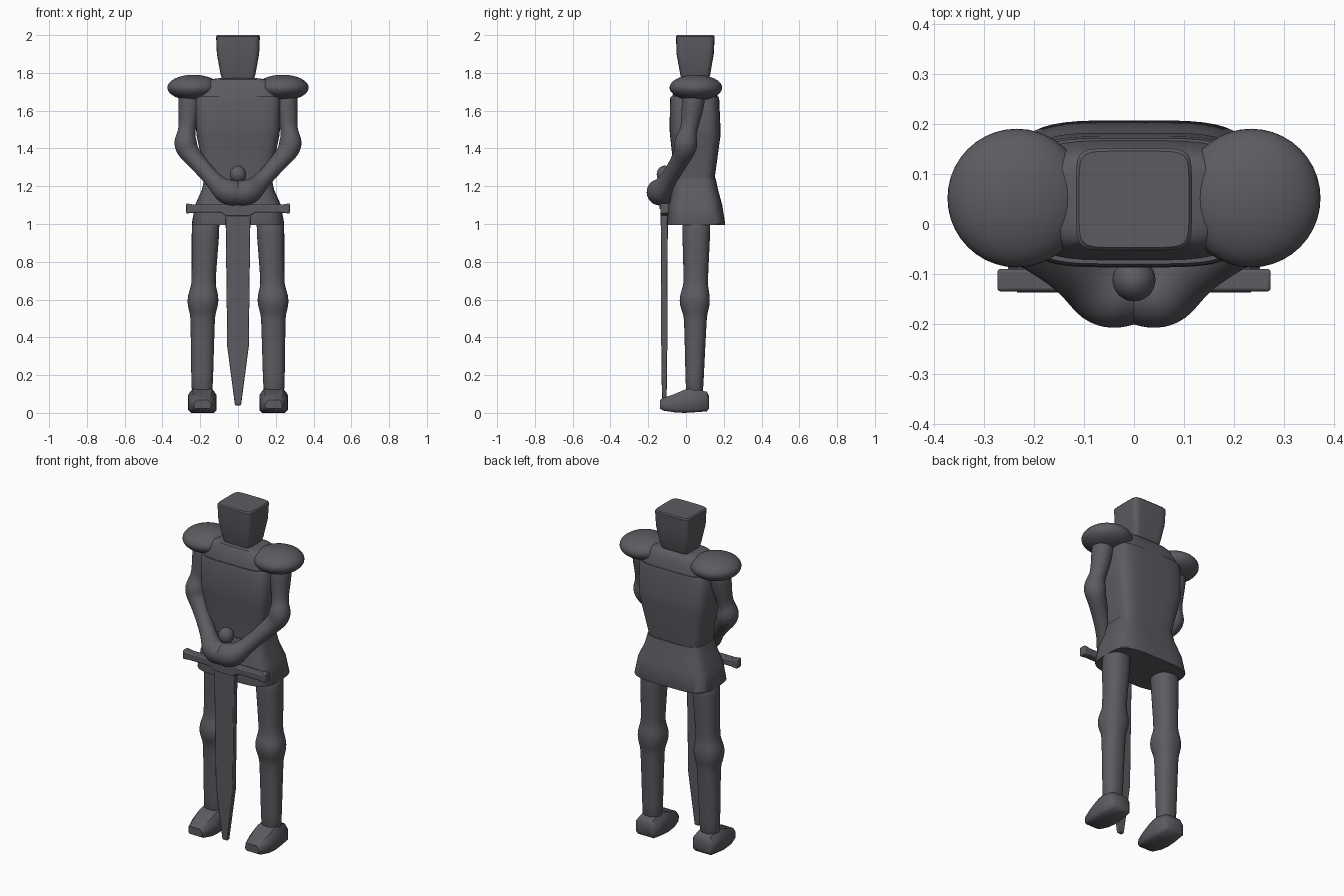
import bpy, bmesh, math
from mathutils import Vector

if "Cube" in bpy.data.objects:
    bpy.data.objects.remove(bpy.data.objects["Cube"])

steel = bpy.data.materials.new("dark_steel")
steel.diffuse_color = (.105, .105, .12, 1)
steel.use_nodes = True
steel.node_tree.nodes["Principled BSDF"].inputs["Base Color"].default_value = steel.diffuse_color


def finish(name, bm, mirror=False, subsurf=0, bevel=0, angle=35):
    bmesh.ops.recalc_face_normals(bm, faces=bm.faces)
    me = bpy.data.meshes.new(name)
    bm.to_mesh(me)
    bm.free()
    me.materials.append(steel)
    ob = bpy.data.objects.new(name, me)
    bpy.context.collection.objects.link(ob)
    if mirror:
        ob.modifiers.new("mirror", 'MIRROR').use_mirror_merge = False
    if bevel:
        b = ob.modifiers.new("bevel", 'BEVEL')
        b.width, b.segments, b.limit_method = bevel, 2, 'ANGLE'
    if subsurf:
        s = ob.modifiers.new("subsurf", 'SUBSURF')
        s.levels = s.render_levels = subsurf
    bpy.ops.object.select_all(action='DESELECT')
    ob.select_set(True)
    bpy.context.view_layer.objects.active = ob
    bpy.ops.object.shade_smooth_by_angle(angle=math.radians(angle))
    return ob


def skin(rings):
    """Bridge a list of point rings into a closed solid."""
    bm = bmesh.new()
    vs = [[bm.verts.new(p) for p in r] for r in rings]
    n = len(vs[0])
    for a, b in zip(vs, vs[1:]):
        for i in range(n):
            j = (i + 1) % n
            bm.faces.new((a[i], a[j], b[j], b[i]))
    bm.faces.new(vs[0][::-1])
    bm.faces.new(vs[-1])
    return bm


def loft(levels, power=2.0, sides=32):
    """Stack superellipse sections: (z, x centre, half x, y min, y max)."""
    rings = []
    for z, cx, hx, y0, y1 in levels:
        ring = []
        for i in range(sides):
            t = 2 * math.pi * (i + 0.5) / sides
            c, s = math.cos(t), math.sin(t)
            ring.append((cx + hx * math.copysign(abs(c) ** (2 / power), c),
                         (y0 + y1) / 2 + (y1 - y0) / 2 * math.copysign(abs(s) ** (2 / power), s), z))
        rings.append(ring)
    return skin(rings)


def tube(path, sides=14):
    """Round sections (x, y, z, radius) set square to the path."""
    pts = [Vector(p[:3]) for p in path]
    rings = []
    for i, p in enumerate(pts):
        d = (pts[min(i + 1, len(pts) - 1)] - pts[max(i - 1, 0)]).normalized()
        u = d.cross(Vector((0, 1, 0))).normalized()
        v = d.cross(u)
        rings.append([p + path[i][3] * (u * math.cos(2 * math.pi * k / sides)
                                        + v * math.sin(2 * math.pi * k / sides)) for k in range(sides)])
    return skin(rings)


def ball(centre, radii):
    bm = bmesh.new()
    bmesh.ops.create_uvsphere(bm, u_segments=40, v_segments=24, radius=1)
    bmesh.ops.scale(bm, vec=radii, verts=bm.verts)
    bmesh.ops.translate(bm, vec=centre, verts=bm.verts)
    return bm


# Helmet and neck
finish("helmet", loft([(1.77, 0, .085, -.025, .12), (1.79, 0, .092, -.03, .128),
                       (1.9, 0, .112, -.05, .147), (1.993, 0, .116, -.053, .152),
                       (2.0, 0, .11, -.047, .146)], 7, 48))
finish("neck", loft([(1.7, 0, .08, -.02, .115), (1.78, 0, .075, -.02, .115)]))

# Breastplate, yoke and skirt
finish("breastplate", loft([(1.2, 0, .175, -.06, .15), (1.25, 0, .172, -.06, .153),
                            (1.47, 0, .22, -.085, .183), (1.5, 0, .222, -.087, .183),
                            (1.66, 0, .225, -.085, .176), (1.675, 0, .217, -.08, .172)], 4.5, 48))
finish("yoke", loft([(1.66, 0, .22, -.075, .17), (1.7, 0, .215, -.068, .163),
                     (1.74, 0, .2, -.054, .15), (1.765, 0, .155, -.04, .135),
                     (1.772, 0, .1, -.025, .12)], 4, 40))
finish("skirt", loft([(.995, 0, .243, -.102, .206), (1.0, 0, .245, -.103, .208),
                      (1.1, 0, .228, -.092, .192), (1.18, 0, .192, -.075, .17),
                      (1.24, 0, .178, -.065, .158)], 4, 48))

# Shoulder pads
finish("shoulder_pads", ball((.235, .052, 1.722), (.139, .139, .068)), True)

# Arms with clasped hands
finish("arms", tube([(.252, .045, 1.70, .055), (.256, .04, 1.66, .064), (.26, .03, 1.58, .056),
                     (.27, .015, 1.5, .045), (.276, .006, 1.47, .052), (.28, .0, 1.43, .065),
                     (.268, -.006, 1.39, .06), (.24, -.022, 1.355, .05),
                     (.16, -.075, 1.265, .044), (.11, -.11, 1.21, .048),
                     (.075, -.136, 1.178, .068), (.045, -.142, 1.167, .072),
                     (.01, -.138, 1.163, .068), (-.02, -.136, 1.163, .06),
                     (-.04, -.135, 1.163, .04)]), True, 2)

# Legs
finish("legs", loft([(1.04, .17, .076, -.022, .132), (.98, .171, .075, -.021, .13),
                     (.7, .182, .063, -.012, .116), (.67, .183, .066, -.016, .117),
                     (.62, .185, .083, -.035, .127), (.57, .186, .083, -.035, .127),
                     (.52, .187, .066, -.014, .112), (.49, .187, .065, -.01, .11),
                     (.15, .19, .057, -.002, .092), (.08, .19, .057, -.002, .092)], 2.3, 24), True, 1)

# Feet: sections running heel to toe (y, half width, bottom, top)
foot = []
for y, w, lo, hi in [(.122, .05, .022, .09), (.11, .066, .008, .112), (.03, .074, .002, .13),
                     (-.01, .075, 0, .122), (-.06, .072, .003, .1), (-.12, .054, .012, .08),
                     (-.137, .045, .022, .068)]:
    b = .2 * w
    foot.append([(.189 + sx, y, z) for sx, z in [
        (-w + b, lo), (w - b, lo), (w, lo + b), (w, hi - 2.2 * b), (w - 1.6 * b, hi),
        (-w + 1.6 * b, hi), (-w, hi - 2.2 * b), (-w, lo + b)]])
finish("feet", skin(foot), True, angle=50)

# Sword blade: flat bar tapering to the tip
blade = [[(-w, -.115 - t, z), (w, -.115 - t, z), (w, -.115 + t, z), (-w, -.115 + t, z)]
         for z, w, t in [(1.07, .066, .019), (.35, .057, .016), (.04, .016, .012)]]
finish("sword_blade", skin(blade), bevel=.004)

# Cross guard: sections along x (x, bottom, top)
guard = [[(x, -.135, lo), (x, -.09, lo), (x, -.09, hi), (x, -.135, hi)]
         for x, lo, hi in [(-.274, 1.055, 1.11), (-.235, 1.06, 1.103), (-.09, 1.06, 1.103),
                           (-.06, 1.04, 1.105), (.06, 1.04, 1.105), (.09, 1.06, 1.103),
                           (.235, 1.06, 1.103), (.274, 1.055, 1.11)]]
finish("cross_guard", skin(guard), bevel=.006)

# Grip and pommel
finish("sword_grip", tube([(0, -.112, 1.08, .028), (0, -.112, 1.25, .024)]))
finish("pommel", ball((0, -.112, 1.262), (.043, .043, .047)))
